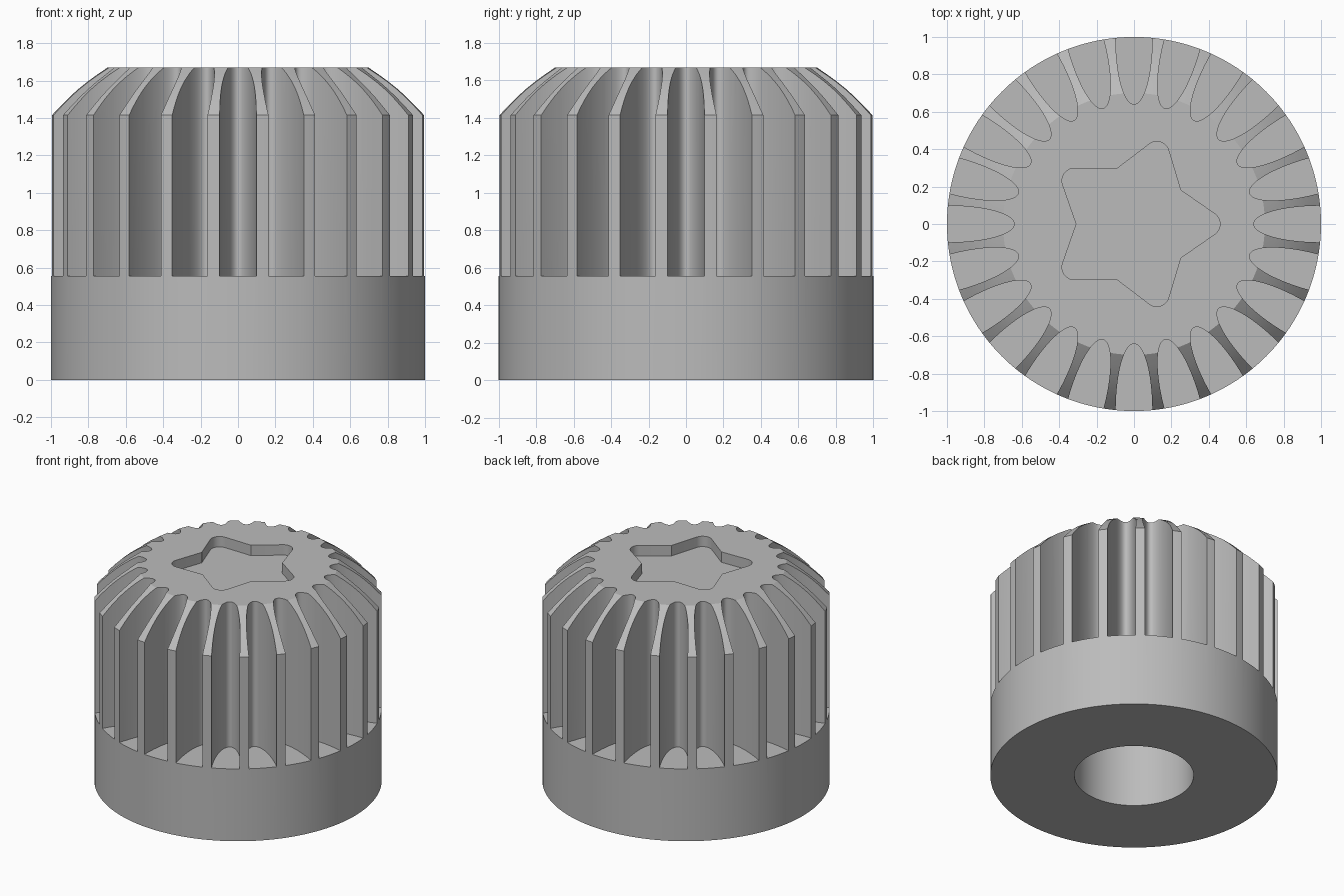
import bpy, bmesh, math
from mathutils import Vector, Matrix

cube = bpy.data.objects.get("Cube")
if cube:
    bpy.data.objects.remove(cube, do_unlink=True)

FLUTES = 24
SEGMENTS = 192
HEIGHT = 1.67

grey = bpy.data.materials.new("plain grey")
grey.use_nodes = True
colour = (0.5, 0.5, 0.5, 1)
grey.diffuse_color = colour
grey.node_tree.nodes["Principled BSDF"].inputs["Base Color"].default_value = colour


def make_object(name, bm):
    bmesh.ops.recalc_face_normals(bm, faces=bm.faces)
    mesh = bpy.data.meshes.new(name)
    bm.to_mesh(mesh)
    bm.free()
    mesh.materials.append(grey)
    obj = bpy.data.objects.new(name, mesh)
    bpy.context.collection.objects.link(obj)
    return obj


def add_prism(bm, outline, z0, z1):
    """Extrude a closed 2D outline between two heights."""
    low = [bm.verts.new((p[0], p[1], z0)) for p in outline]
    high = [bm.verts.new((p[0], p[1], z1)) for p in outline]
    bm.faces.new(low[::-1])
    bm.faces.new(high)
    for i in range(len(low)):
        j = (i + 1) % len(low)
        bm.faces.new((low[i], low[j], high[j], high[i]))


def ellipse(cx, rx, ry, count):
    angles = [2 * math.pi * i / count for i in range(count)]
    return [Vector((cx + rx * math.cos(a), ry * math.sin(a))) for a in angles]


def rounded_star(points, outer, inner, radius):
    """Star outline whose outer tips are rounded by arcs."""
    half = math.atan2(inner * math.sin(math.pi / points),
                      outer - inner * math.cos(math.pi / points))
    centre = outer - radius / math.sin(half)
    sweep = math.pi / 2 - half
    tip = []
    for i in range(13):
        a = -sweep + 2 * sweep * i / 12
        tip.append(Vector((centre + radius * math.cos(a), radius * math.sin(a))))
    tip.append(inner * Vector((math.cos(math.pi / points), math.sin(math.pi / points))))
    outline = []
    for k in range(points):
        turn = Matrix.Rotation(2 * math.pi * k / points, 2)
        outline += [turn @ p for p in tip]
    return outline


def shoulder(start, end, bulge, steps):
    """Slightly convex slope from the side wall to the flat top."""
    a, b = Vector(start), Vector(end)
    out = Vector(((b - a).y, -(b - a).x)).normalized()
    return [a.lerp(b, i / steps) + out * bulge * math.sin(math.pi * i / steps)
            for i in range(steps + 1)]


# Body: a turned profile with a sloping shoulder
profile = [(1, 0)] + [tuple(p) for p in shoulder((1, 1.415), (0.7, HEIGHT), 0.015, 6)]
bm = bmesh.new()
rings = []
for r, z in profile:
    rings.append([bm.verts.new((r * math.cos(2 * math.pi * i / SEGMENTS),
                                r * math.sin(2 * math.pi * i / SEGMENTS), z))
                  for i in range(SEGMENTS)])
for a, b in zip(rings, rings[1:]):
    for i in range(SEGMENTS):
        j = (i + 1) % SEGMENTS
        bm.faces.new((a[i], a[j], b[j], b[i]))
bm.faces.new(rings[0][::-1])
bm.faces.new(rings[-1])
knob = make_object("fluted_knob", bm)

# Grip flutes cut around the upper side
bm = bmesh.new()
for k in range(FLUTES):
    turn = Matrix.Rotation(2 * math.pi * k / FLUTES, 2)
    add_prism(bm, [turn @ p for p in ellipse(1, 0.36, 0.098, 56)], 0.555, 1.9)
flutes = make_object("flute_cutter", bm)

# Star recess in the top
bm = bmesh.new()
add_prism(bm, rounded_star(5, 0.51, 0.308, 0.066), HEIGHT - 0.08, 1.9)
star = make_object("star_cutter", bm)

# Round shaft hole in the underside
bm = bmesh.new()
add_prism(bm, ellipse(0, 0.415, 0.415, 96), -0.2, 1.0)
hole = make_object("shaft_hole_cutter", bm)

bpy.context.view_layer.objects.active = knob
for cutter in (flutes, star, hole):
    cutter.hide_render = True
    mod = knob.modifiers.new(cutter.name, 'BOOLEAN')
    mod.operation = 'DIFFERENCE'
    mod.solver = 'EXACT'
    mod.object = cutter
    bpy.ops.object.modifier_apply(modifier=mod.name)
    bpy.data.objects.remove(cutter, do_unlink=True)

# Smooth the curved walls and keep the cut edges crisp
bpy.ops.object.select_all(action='DESELECT')
knob.select_set(True)
bpy.ops.object.shade_smooth_by_angle(angle=math.radians(25))
